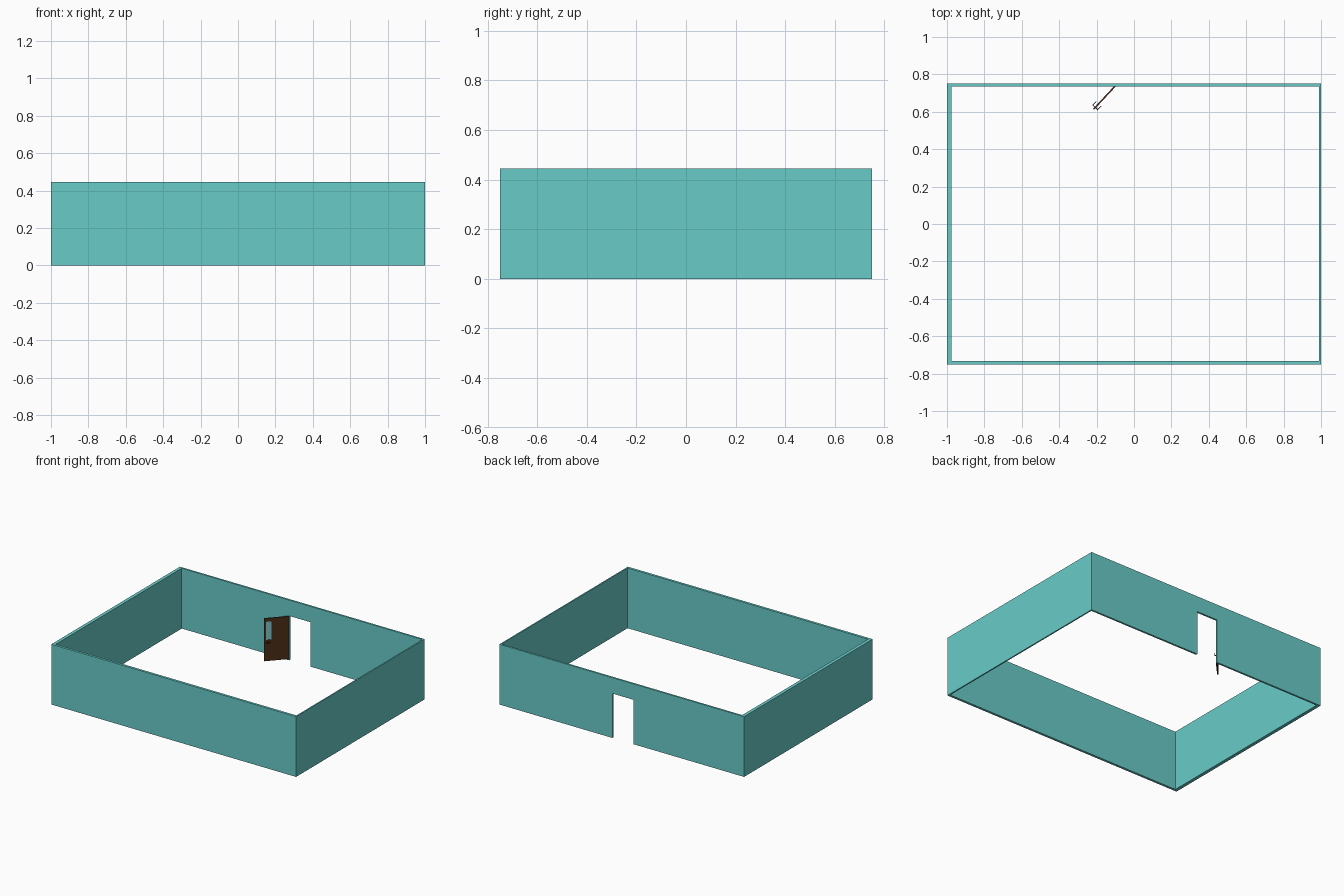
import bpy
from math import radians
from mathutils import Matrix

if "Cube" in bpy.data.objects:
    bpy.data.objects.remove(bpy.data.objects["Cube"])


def material(name, color):
    m = bpy.data.materials.new(name)
    m.diffuse_color = (*color, 1)
    m.use_nodes = True
    m.node_tree.nodes["Principled BSDF"].inputs["Base Color"].default_value = m.diffuse_color
    return m


teal = material("teal_paint", (0.14, 0.60, 0.58))
brown = material("dark_wood", (0.07, 0.025, 0.009))
glass = material("pale_glass", (0.20, 0.55, 0.62))
metal = material("dark_metal", (0.03, 0.03, 0.03))


def box(name, lo, hi, mat=None):
    """Axis-aligned box between two corners."""
    bpy.ops.mesh.primitive_cube_add(size=1)
    o = bpy.context.object
    o.name = name
    size = [b - a for a, b in zip(lo, hi)]
    mid = [(a + b) / 2 for a, b in zip(lo, hi)]
    o.data.transform(Matrix.Translation(mid) @ Matrix.Diagonal((*size, 1)))
    if mat:
        o.data.materials.append(mat)
    return o


def cut(target, lo, hi):
    """Subtract a box from the target."""
    c = box("cutter", lo, hi)
    c.hide_render = True
    mod = target.modifiers.new("cut", 'BOOLEAN')
    mod.operation = 'DIFFERENCE'
    mod.solver = 'EXACT'
    mod.object = c
    bpy.context.view_layer.objects.active = target
    bpy.ops.object.modifier_apply(modifier=mod.name)
    bpy.data.objects.remove(c, do_unlink=True)


# Room walls: open top and bottom, with a doorway in the back wall
walls = box("room_walls", (-1, -0.75, 0), (1, 0.75, 0.445), teal)
cut(walls, (-0.975, -0.732, -1), (0.99, 0.736, 1))
cut(walls, (-0.097, 0.70, -0.1), (0.077, 0.80, 0.328))

# Door, built along +x from its hinge, then swung open
W, T = 0.17, 0.004
door = box("door_leaf", (0, -T, 0.01), (W, T, 0.325), brown)
cut(door, (0.12, -0.05, 0.165), (0.157, 0.05, 0.30))
parts = [door, box("door_window", (0.12, -0.001, 0.165), (0.157, 0.001, 0.30), glass)]

# Lever handle on each side: stem and lever
for side, s in (("inner", 1), ("outer", -1)):
    def ys(a, b):
        return sorted((s * a, s * b))
    for name, u0, u1, (y0, y1), h in (
            ("stem", 0.153, 0.158, ys(T, 0.019), 0.0025),
            ("lever", 0.128, 0.158, ys(0.016, 0.020), 0.003)):
        parts.append(box(f"{side}_handle_{name}", (u0, y0, 0.15 - h),
                         (u1, y1, 0.15 + h), metal))

swing = Matrix.Translation((-0.101, 0.737, 0)) @ Matrix.Rotation(radians(227), 4, 'Z')
for p in parts:
    p.matrix_world = swing
